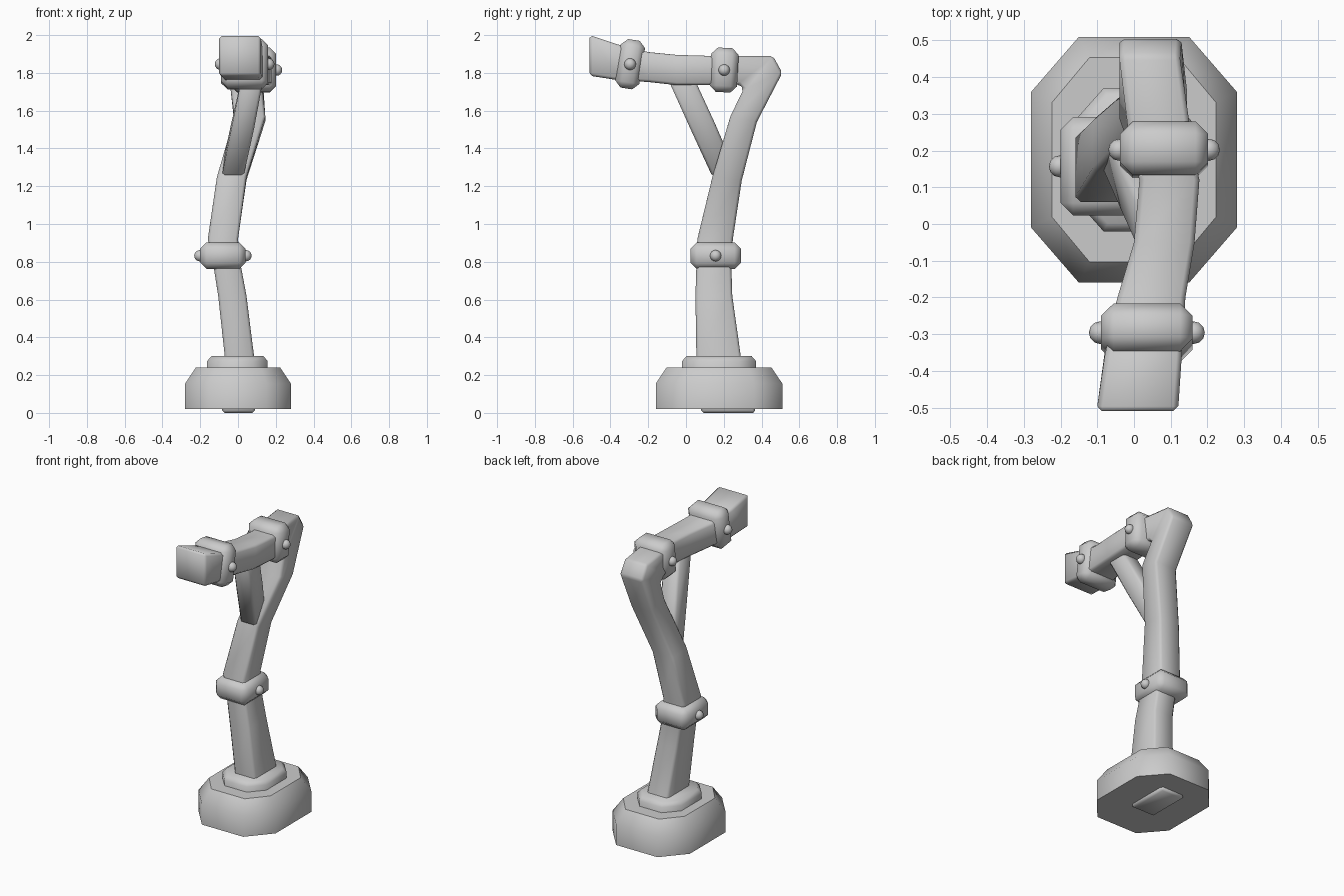
import bpy, bmesh, math
from mathutils import Matrix, Vector

if "Cube" in bpy.data.objects:
    bpy.data.objects.remove(bpy.data.objects["Cube"])


def finish(name, bm, bevel=0.0, min_angle=35, smooth=50):
    bmesh.ops.recalc_face_normals(bm, faces=bm.faces)
    if bevel:
        edges = [e for e in bm.edges if e.calc_face_angle(0) > math.radians(min_angle)]
        bmesh.ops.bevel(bm, geom=edges, offset=bevel, segments=1, profile=0.5,
                        affect='EDGES', clamp_overlap=True)
    for f in bm.faces:
        f.smooth = True
    me = bpy.data.meshes.new(name)
    bm.to_mesh(me)
    bm.free()
    me.set_sharp_from_angle(angle=math.radians(smooth))
    ob = bpy.data.objects.new(name, me)
    bpy.context.collection.objects.link(ob)
    return ob


def loft(name, loops, **kw):
    bm = bmesh.new()
    rings = [[bm.verts.new(p) for p in loop] for loop in loops]
    n = len(rings[0])
    for a, b in zip(rings, rings[1:]):
        for i in range(n):
            j = (i + 1) % n
            bm.faces.new((a[i], a[j], b[j], b[i]))
    bm.faces.new(rings[0][::-1])
    bm.faces.new(rings[-1])
    return finish(name, bm, **kw)


def timber(name, sections, bevel):
    # section: x min, x max, inner (y, z), outer (y, z)
    return loft(name, [[(x0, *a), (x1, *a), (x1, *b), (x0, *b)]
                       for x0, x1, a, b in sections], bevel=bevel)


def octagon(x0, x1, y0, y1, cx, cy, inset, z):
    x0, x1, y0, y1 = x0 + inset, x1 - inset, y0 + inset, y1 - inset
    cx, cy = cx - inset * 0.5, cy - inset * 0.5
    return [(x0 + cx, y0, z), (x1 - cx, y0, z), (x1, y0 + cy, z), (x1, y1 - cy, z),
            (x1 - cx, y1, z), (x0 + cx, y1, z), (x0, y1 - cy, z), (x0, y0 + cy, z)]


def foot(name, dims, levels):
    return loft(name, [octagon(*dims, inset, z) for inset, z in levels])


def band(name, centre, size, tilt, ball):
    # chamfered clamp with a round stud on each side
    bm = bmesh.new()
    bmesh.ops.create_cube(bm, size=1, matrix=Matrix.Diagonal((*size, 1)))
    ob = finish(name, bm, bevel=0.034)
    ob.location = centre
    ob.rotation_euler.x = tilt
    for side, label in ((-1, "left"), (1, "right")):
        bm = bmesh.new()
        bmesh.ops.create_uvsphere(bm, u_segments=12, v_segments=8, radius=ball)
        stud = finish(f"{name}_stud_{label}", bm)
        stud.location = Vector(centre) + Vector((side * (size[0] / 2 + 0.002), 0, 0))


# stone foot and collar
foot("foot", (-0.28, 0.28, -0.16, 0.51, 0.13, 0.15), [(0, 0.02), (0, 0.155), (0.057, 0.24)])
foot("collar", (-0.163, 0.157, -0.02, 0.37, 0.08, 0.09), [(0, 0.2), (0, 0.275), (0.022, 0.30)])

# bent post continuing into the overhanging arm
timber("post_and_arm", [
    (-0.085, 0.09, (0.08, 0.0), (0.37, 0.0)),
    (-0.07, 0.085, (0.055, 0.30), (0.29, 0.30)),
    (-0.105, 0.045, (0.05, 0.62), (0.245, 0.62)),
    (-0.13, 0.015, (0.055, 0.78), (0.24, 0.78)),
    (-0.16, 0.0, (0.06, 0.92), (0.248, 0.92)),
    (-0.112, 0.045, (0.14, 1.25), (0.295, 1.23)),
    (-0.02, 0.145, (0.235, 1.57), (0.375, 1.54)),
    (-0.04, 0.13, (0.305, 1.715), (0.51, 1.80)),
    (-0.04, 0.125, (0.28, 1.74), (0.46, 1.89)),
    (-0.01, 0.16, (0.2, 1.74), (0.22, 1.89)),
    (0.015, 0.178, (0.12, 1.735), (0.12, 1.89)),
    (0.0, 0.165, (-0.05, 1.735), (-0.05, 1.895)),
    (-0.045, 0.14, (-0.2, 1.752), (-0.2, 1.91)),
    (-0.08, 0.13, (-0.35, 1.76), (-0.36, 1.95)),
    (-0.102, 0.12, (-0.51, 1.785), (-0.51, 2.0)),
], 0.014)

# diagonal brace under the arm
timber("brace", [
    (-0.085, 0.03, (0.14, 1.25), (0.25, 1.31)),
    (-0.035, 0.085, (0.025, 1.50), (0.15, 1.54)),
    (0.025, 0.14, (-0.11, 1.80), (0.03, 1.80)),
], 0.014)

# clamps
band("post_band", (-0.08, 0.157, 0.832), (0.24, 0.268, 0.142), 0, 0.03)
band("arm_band", (0.082, 0.202, 1.815), (0.24, 0.145, 0.235), math.radians(-3), 0.03)
band("tip_band", (0.035, -0.296, 1.846), (0.25, 0.13, 0.26), math.radians(-9), 0.031)
